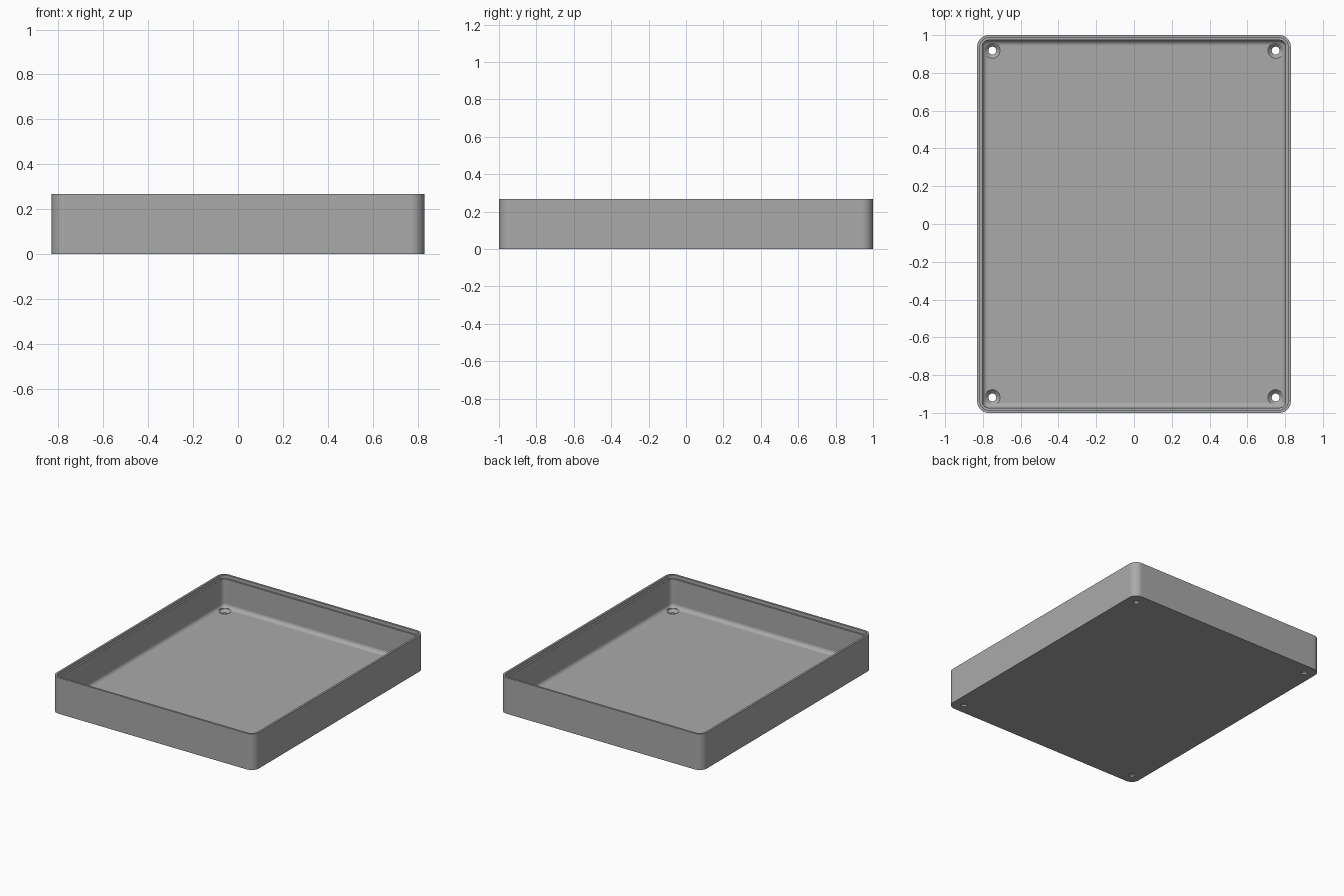
import bpy, bmesh, math

if "Cube" in bpy.data.objects:
    bpy.data.objects.remove(bpy.data.objects["Cube"])

HALF_X, HALF_Y, HEIGHT = 0.83, 1.0, 0.267
CORNER, WALL, FLOOR, FILLET = 0.06, 0.027, 0.032, 0.03
LIP, LIP_DEPTH = 0.015, 0.025
HOLE_X, HOLE_Y, HOLE_R, SINK_R = 0.75, 0.918, 0.021, 0.041

grey = bpy.data.materials.new("plain grey")
grey.use_nodes = True
colour = (0.4, 0.4, 0.4, 1)
grey.diffuse_color = colour
grey.node_tree.nodes["Principled BSDF"].inputs["Base Color"].default_value = colour


def rounded_ring(inset, z, steps=10):
    """Points of a rounded rectangle set in from the outer wall."""
    r = max(CORNER - inset, 0.003)
    cx, cy = HALF_X - inset - r, HALF_Y - inset - r
    points = []
    for k, (sx, sy) in enumerate([(1, 1), (-1, 1), (-1, -1), (1, -1)]):
        for i in range(steps + 1):
            a = (k + i / steps) * math.pi / 2
            points.append((sx * cx + r * math.cos(a), sy * cy + r * math.sin(a), z))
    return points


def circle_ring(x, y, r, z, count=32):
    turn = 2 * math.pi / count
    return [(x + r * math.cos(i * turn), y + r * math.sin(i * turn), z) for i in range(count)]


def loft(name, rings):
    """Closed solid skinned through rings, capped at both ends."""
    bm = bmesh.new()
    loops = [[bm.verts.new(p) for p in ring] for ring in rings]
    n = len(loops[0])
    for low, high in zip(loops, loops[1:]):
        for i in range(n):
            j = (i + 1) % n
            bm.faces.new((low[i], low[j], high[j], high[i]))
    bm.faces.new(loops[0][::-1])
    bm.faces.new(loops[-1])
    bmesh.ops.recalc_face_normals(bm, faces=bm.faces)
    mesh = bpy.data.meshes.new(name)
    bm.to_mesh(mesh)
    bm.free()
    mesh.materials.append(grey)
    obj = bpy.data.objects.new(name, mesh)
    bpy.context.collection.objects.link(obj)
    return obj


# Tray section: outer wall, stepped rim, inner wall, rounded floor edge
section = [(0, 0), (0, HEIGHT), (LIP, HEIGHT), (LIP, HEIGHT - LIP_DEPTH),
           (WALL, HEIGHT - LIP_DEPTH)]
for i in range(9):
    a = i / 8 * math.pi / 2
    section.append((WALL + FILLET * (1 - math.cos(a)), FLOOR + FILLET * (1 - math.sin(a))))
tray = loft("tray", [rounded_ring(inset, z) for inset, z in section])

# Countersunk screw holes in the four corners
bpy.context.view_layer.objects.active = tray
tray.select_set(True)
for sx in (-1, 1):
    for sy in (-1, 1):
        x, y = sx * HOLE_X, sy * HOLE_Y
        profile = [(HOLE_R, -0.05), (HOLE_R, FLOOR - 0.02), (SINK_R, FLOOR), (SINK_R, FLOOR + 0.05)]
        cutter = loft("hole_cutter", [circle_ring(x, y, r, z) for r, z in profile])
        cutter.hide_render = True
        cut = tray.modifiers.new("screw_hole", "BOOLEAN")
        cut.operation = "DIFFERENCE"
        cut.solver = "EXACT"
        cut.object = cutter
        bpy.ops.object.modifier_apply(modifier=cut.name)
        bpy.data.objects.remove(cutter)

# Smooth corners, crisp edges
bpy.ops.object.shade_smooth_by_angle(angle=math.radians(30))
weighted = tray.modifiers.new("flat_face_normals", "WEIGHTED_NORMAL")
weighted.keep_sharp = True
